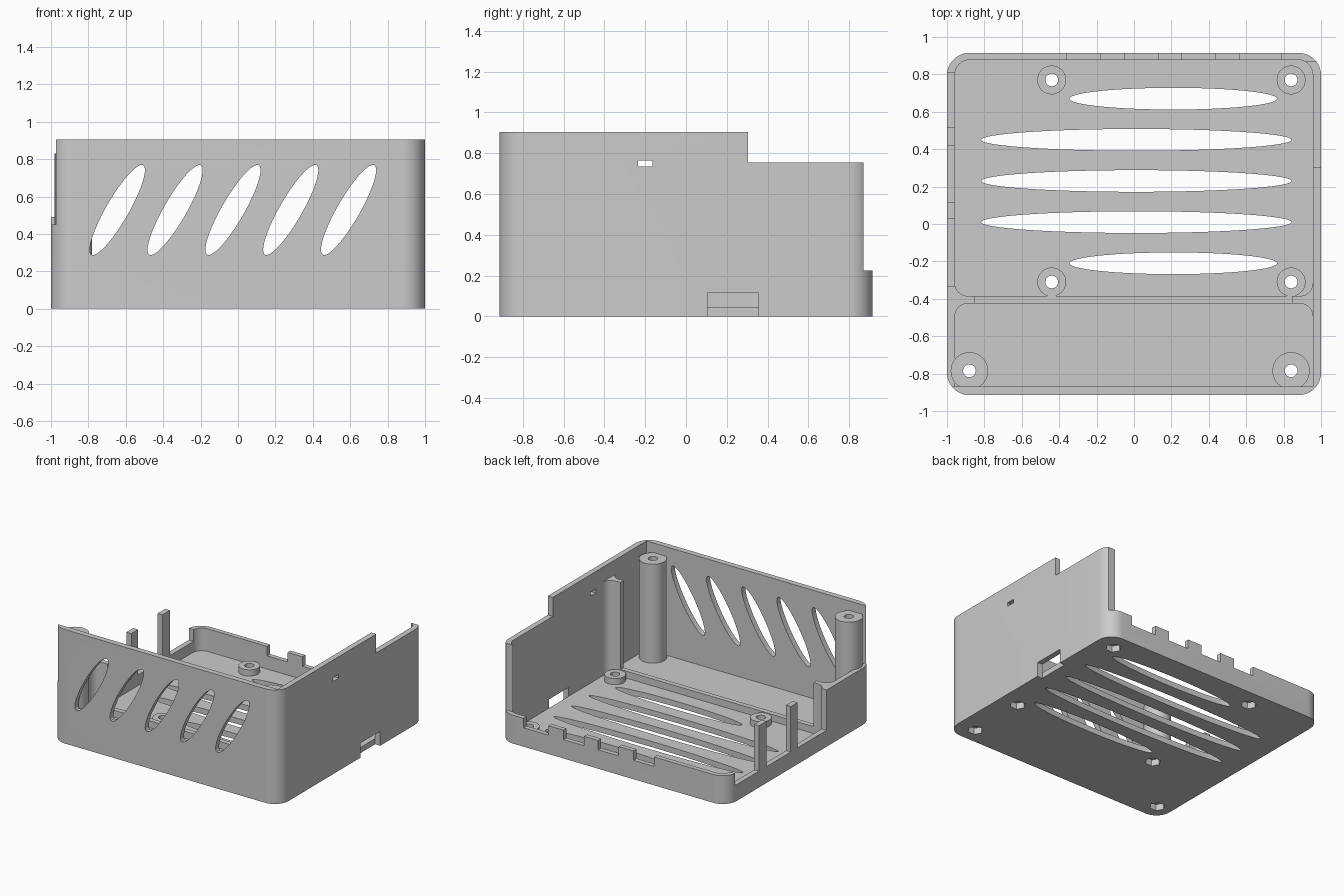
import bpy, bmesh, math
from mathutils import Matrix

cube = bpy.data.objects.get("Cube")
if cube:
    bpy.data.objects.remove(cube, do_unlink=True)

# One grey plastic for the whole print
plastic = bpy.data.materials.new("grey_plastic")
plastic.use_nodes = True
GREY = (0.6, 0.6, 0.6, 1)
plastic.diffuse_color = GREY
plastic.node_tree.nodes["Principled BSDF"].inputs["Base Color"].default_value = GREY

TOP = 0.905      # rim height
FLOOR = 0.045    # floor thickness
OVER = 1.2       # cutters run past the rim


def make(name, bm):
    bmesh.ops.recalc_face_normals(bm, faces=bm.faces)
    mesh = bpy.data.meshes.new(name)
    bm.to_mesh(mesh)
    bm.free()
    mesh.materials.append(plastic)
    obj = bpy.data.objects.new(name, mesh)
    bpy.context.collection.objects.link(obj)
    return obj


def prism(name, points, z0, z1, matrix=None):
    bm = bmesh.new()
    face = bm.faces.new([bm.verts.new((x, y, z0)) for x, y in points])
    out = bmesh.ops.extrude_face_region(bm, geom=[face])
    verts = [v for v in out["geom"] if isinstance(v, bmesh.types.BMVert)]
    bmesh.ops.translate(bm, verts=verts, vec=(0, 0, z1 - z0))
    if matrix:
        bm.transform(matrix)
    return make(name, bm)


def box(name, x0, x1, y0, y1, z0, z1):
    return prism(name, [(x0, y0), (x1, y0), (x1, y1), (x0, y1)], z0, z1)


def ellipse(cx, cy, a, b, n=48, turn=0.0):
    c, s = math.cos(turn), math.sin(turn)
    pts = []
    for i in range(n):
        t = 2 * math.pi * i / n
        u, v = a * math.cos(t), b * math.sin(t)
        pts.append((cx + u * c - v * s, cy + u * s + v * c))
    return pts


def rounded(x0, x1, y0, y1, front_r, back_r, n=10):
    pts = []
    corners = ((x1, y1, -1, -1, back_r), (x0, y1, 1, -1, back_r),
               (x0, y0, 1, 1, front_r), (x1, y0, -1, 1, front_r))
    for q, (x, y, sx, sy, r) in enumerate(corners):
        if r == 0:
            pts.append((x, y))
            continue
        for i in range(n + 1):
            t = math.pi / 2 * (q + i / n)
            pts.append((x + sx * r + r * math.cos(t), y + sy * r + r * math.sin(t)))
    return pts


def combine(target, tool, operation="DIFFERENCE"):
    mod = target.modifiers.new("join", "BOOLEAN")
    mod.operation = operation
    mod.solver = "EXACT"
    mod.object = tool
    bpy.context.view_layer.objects.active = target
    bpy.ops.object.modifier_apply(modifier=mod.name)
    bpy.data.objects.remove(tool, do_unlink=True)


# Rounded block hollowed into a rear bay and a front bay
case = prism("case_body", rounded(-1, 1, -0.915, 0.915, 0.12, 0.12), 0, TOP)
combine(case, prism("rear_bay", rounded(-0.958, 0.956, -0.385, 0.878, 0.07, 0.08), FLOOR, OVER))
combine(case, prism("front_bay", rounded(-0.958, 0.956, -0.87, -0.425, 0, 0.07), FLOOR, OVER))

# Divider: low in the middle, tall end on the left side
combine(case, box("divider_cut", -0.85, 0.845, -0.44, -0.37, 0.1, OVER))
combine(case, box("divider_end_cut", 0.8, 0.956, -0.5, -0.3, 0.79, OVER))

# Side wall with two slim posts: (start y, end y, height)
for y0, y1, z in ((-0.87, -0.335, 0.45), (-0.335, 0.03, 0.13), (0.03, 0.115, 0.49),
                  (0.115, 0.42, 0.13), (0.42, 0.515, 0.49), (0.515, 0.81, 0.13),
                  (0.81, 1.1, 0.225)):
    combine(case, box("side_cut", -1.1, -0.84, y0, y1, z, OVER))

# Back wall lowered, with port notches between tabs
combine(case, box("back_cut", -0.85, 0.8, 0.75, 1.1, 0.225, OVER))
combine(case, box("back_corner_cut", 0.79, 1.1, 0.87, 1.1, 0.225, OVER))
for x0, x1 in ((-0.36, -0.18), (-0.05, 0.13), (0.255, 0.435), (0.565, 0.785)):
    combine(case, box("port_notch", x0, x1, 0.8, 1.1, 0.15, OVER))

# Opposite side wall: step, small window and card slot
combine(case, box("step_cut", 0.8, 1.1, 0.305, 1.1, 0.755, OVER))
combine(case, box("window_cut", 0.9, 1.1, -0.235, -0.165, 0.735, 0.765))
combine(case, box("card_slot", 0.956, 1.1, 0.105, 0.355, -0.1, 0.115))

# Slanted vents through the front wall
stand = Matrix.Rotation(math.pi / 2, 4, "X")
for i in range(5):
    pts = ellipse(-0.645 + 0.309 * i, 0.528, 0.276, 0.06, turn=math.radians(60))
    combine(case, prism("front_vent", pts, 0.86, 1.0, stand))

# Long vents through the floor
for i in range(5):
    cx, half = (0.21, 0.555) if i in (0, 4) else (0.0125, 0.83)
    combine(case, prism("floor_vent", ellipse(cx, -0.21 + 0.22 * i, half, 0.058, 64), -0.1, 0.08))

# Board standoffs and lid pillars, with screw holes and nut pockets
mounts = [(x, y, 0.077, 0.094) for x in (-0.44, 0.84) for y in (-0.31, 0.77)]
mounts += [(x, -0.785, 0.1, 0.83) for x in (-0.88, 0.84)]
for x, y, r, z in mounts:
    combine(case, prism("mount", ellipse(x, y, r, r, 40), 0.02, z), "UNION")
for x, y, r, z in mounts:
    combine(case, prism("screw_hole", ellipse(x, y, 0.034, 0.034, 24), -0.1, OVER))
    combine(case, prism("nut_pocket", ellipse(x, y, 0.058, 0.058, 6), -0.1, 0.05))

# Smooth curves, keep hard edges
bpy.ops.object.select_all(action="DESELECT")
case.select_set(True)
bpy.context.view_layer.objects.active = case
bpy.ops.object.shade_smooth_by_angle(angle=math.radians(30))
